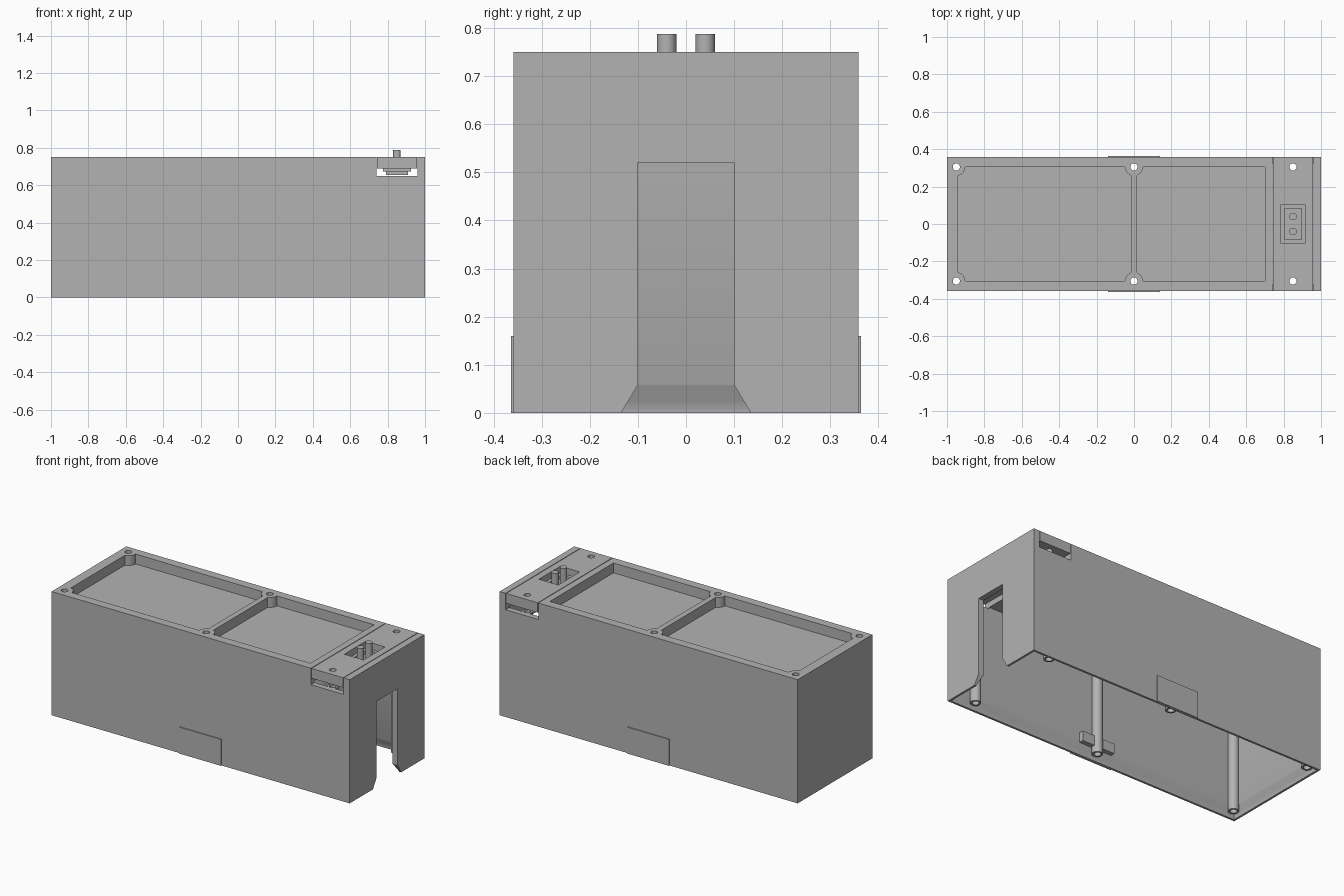
import bpy
import bmesh

cube = bpy.data.objects.get("Cube")
if cube:
    bpy.data.objects.remove(cube, do_unlink=True)

grey = bpy.data.materials.new("plain grey")
grey.use_nodes = True
colour = (0.45, 0.45, 0.45, 1)
grey.diffuse_color = colour
grey.node_tree.nodes["Principled BSDF"].inputs["Base Color"].default_value = colour

HX, HY, TOP = 1.0, 0.358, 0.75
SCREW_X = (-0.95, 0.0, 0.85)
SCREW_Y = 0.305
SIDES = (-1, 1)


def add_object(name, bm):
    bmesh.ops.recalc_face_normals(bm, faces=bm.faces)
    mesh = bpy.data.meshes.new(name)
    bm.to_mesh(mesh)
    bm.free()
    mesh.materials.append(grey)
    obj = bpy.data.objects.new(name, mesh)
    bpy.context.collection.objects.link(obj)
    return obj


def loft(name, sections):
    """Stack of centred rectangles, each given as (half x, half y, z)."""
    bm = bmesh.new()
    rings = [[bm.verts.new((sx * hx, sy * hy, z))
              for sx, sy in ((-1, -1), (1, -1), (1, 1), (-1, 1))]
             for hx, hy, z in sections]
    bm.faces.new(rings[0])
    bm.faces.new(rings[-1])
    for a, b in zip(rings, rings[1:]):
        for i in range(4):
            j = (i + 1) % 4
            bm.faces.new((a[i], a[j], b[j], b[i]))
    return add_object(name, bm)


def box(name, x, y, z):
    bm = bmesh.new()
    bmesh.ops.create_cube(bm, size=1)
    for v in bm.verts:
        v.co = [r[0] + (c + 0.5) * (r[1] - r[0]) for c, r in zip(v.co, (x, y, z))]
    return add_object(name, bm)


def cylinder(name, x, y, radius, z0, z1):
    bm = bmesh.new()
    bmesh.ops.create_cone(bm, cap_ends=True, segments=32, radius1=radius,
                          radius2=radius, depth=z1 - z0)
    bmesh.ops.translate(bm, vec=(x, y, (z0 + z1) / 2), verts=bm.verts)
    return add_object(name, bm)


def prism_x(name, outline, x0, x1):
    """Outline in y and z, extruded along x."""
    bm = bmesh.new()
    face = bm.faces.new([bm.verts.new((x0, y, z)) for y, z in outline])
    out = bmesh.ops.extrude_face_region(bm, geom=[face])
    moved = [g for g in out["geom"] if isinstance(g, bmesh.types.BMVert)]
    bmesh.ops.translate(bm, vec=(x1 - x0, 0, 0), verts=moved)
    return add_object(name, bm)


def combine(target, tool, operation="DIFFERENCE"):
    mod = target.modifiers.new("combine", "BOOLEAN")
    mod.solver = "EXACT"
    mod.operation = operation
    mod.object = tool
    bpy.context.view_layer.objects.active = target
    bpy.ops.object.modifier_apply(modifier=mod.name)
    bpy.data.objects.remove(tool, do_unlink=True)


def smooth(obj):
    bpy.ops.object.select_all(action="DESELECT")
    obj.select_set(True)
    bpy.context.view_layer.objects.active = obj
    bpy.ops.object.shade_smooth_by_angle()


# Hollow housing, open below, with walls thinning towards the rim
housing = loft("housing", [(HX, HY, 0), (HX, HY, TOP)])
rim, wall = 0.013, 0.035
combine(housing, loft("cavity", [(HX - rim, HY - rim, -0.02), (HX - rim, HY - rim, 0.006),
                                 (HX - wall, HY - wall, 0.06), (HX - wall, HY - wall, 0.66)]))

# Doorway in the right-hand end, flared at the foot
half = [(0.135, -0.02), (0.135, 0), (0.1, 0.058), (0.1, 0.52)]
outline = half + [(-y, z) for y, z in reversed(half)]
combine(housing, prism_x("doorway", outline, 0.9, 1.1))

# Two shallow trays in the top, leaving bosses round the screws
for x0, x1 in ((-0.94, -0.017), (0.017, 0.70)):
    tray = box("tray", (x0, x1), (-SCREW_Y, SCREW_Y), (0.69, 0.8))
    for x in SCREW_X[:2]:
        for s in SIDES:
            combine(tray, cylinder("boss", x, s * SCREW_Y, 0.048, 0.6, 0.9))
    combine(housing, tray)

# Cross slot for the connector plate
combine(housing, box("cross_slot", (0.74, 0.96), (-0.5, 0.5), (0.65, 0.8)))

# Screw posts and wall brackets inside
for x in SCREW_X:
    for s in SIDES:
        post_top = 0.65 if x > 0.5 else 0.675
        combine(housing, cylinder("post", x, s * SCREW_Y, 0.03, 0.02, post_top), "UNION")
for s in SIDES:
    ys = sorted((s * 0.295, s * 0.34))
    combine(housing, box("bracket", (-0.11, 0.11), ys, (0.06, 0.12)), "UNION")

# Sliding connector plate with a stepped pocket
plate = box("connector_plate", (0.744, 0.956), (-HY, HY), (0.69, TOP))
combine(plate, box("pocket", (0.785, 0.915), (-0.103, 0.103), (0.71, 0.8)))
combine(plate, box("well", (0.805, 0.895), (-0.083, 0.083), (0.6, 0.8)))

# Screw holes through plate and posts
for x in SCREW_X:
    for s in SIDES:
        for part in (housing, plate):
            if part is housing or x > 0.5:
                combine(part, cylinder("hole", x, s * SCREW_Y, 0.019, -0.1, 0.9))
smooth(housing)
smooth(plate)

# Connector body and its two pins
box("connector_flange", (0.775, 0.925), (-0.11, 0.11), (0.672, 0.69))
box("connector_base", (0.79, 0.91), (-0.09, 0.09), (0.655, 0.672))
for side, s in (("left", 1), ("right", -1)):
    smooth(cylinder(side + "_pin", 0.85, s * 0.04, 0.02, 0.68, 0.787))

# Thin outer pads on the long sides
for name, s in (("front_pad", -1), ("back_pad", 1)):
    box(name, (-0.14, 0.14), sorted((s * 0.357, s * 0.364)), (0, 0.16))
